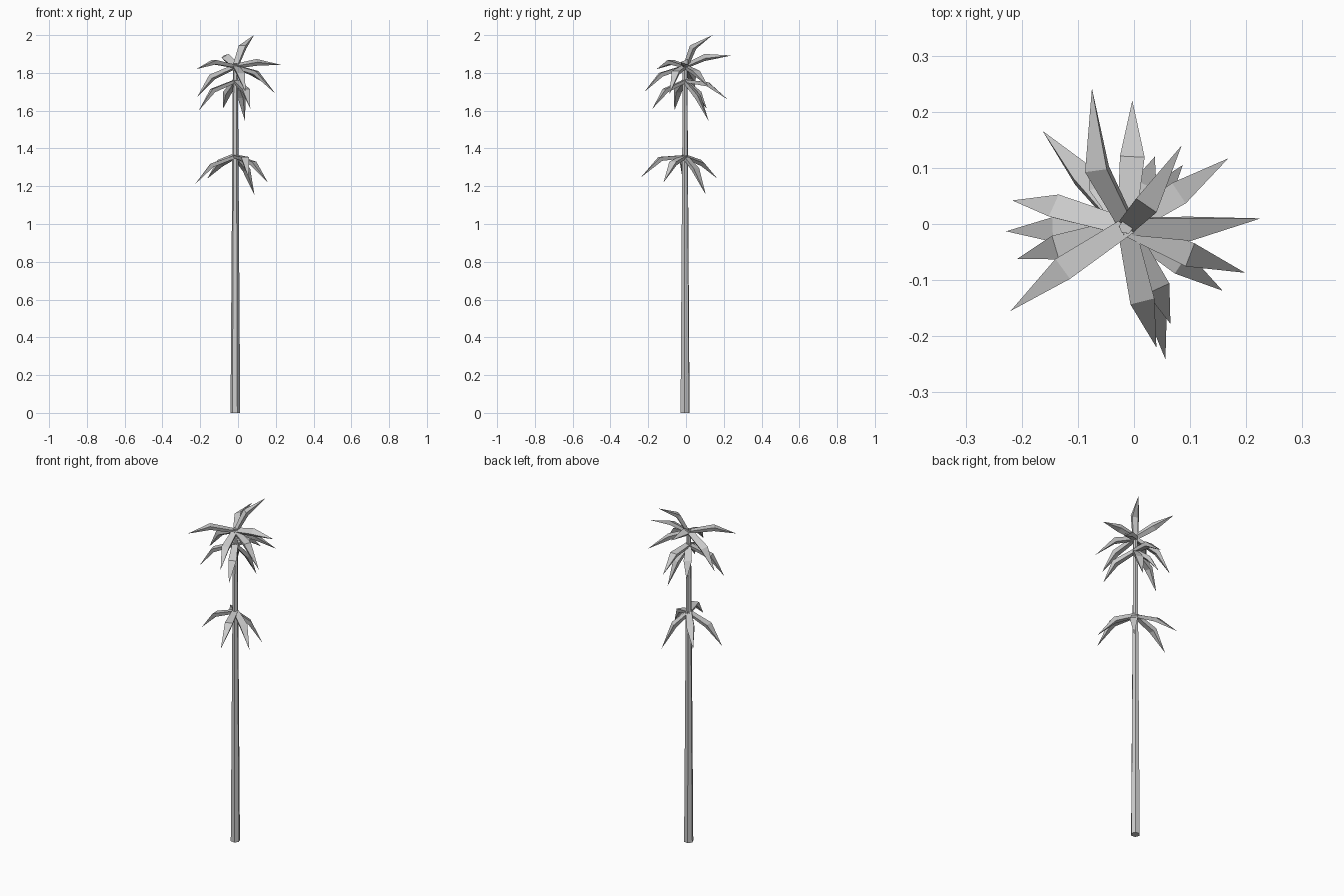
import bpy, bmesh
from math import cos, sin
from mathutils import Vector

if "Cube" in bpy.data.objects:
    bpy.data.objects.remove(bpy.data.objects["Cube"])

CX, CY = -0.014, -0.005


def make_object(name, bm):
    bmesh.ops.recalc_face_normals(bm, faces=bm.faces)
    mesh = bpy.data.meshes.new(name)
    bm.to_mesh(mesh)
    bm.free()
    ob = bpy.data.objects.new(name, mesh)
    bpy.context.collection.objects.link(ob)
    return ob


# Tapered six-sided trunk
bpy.ops.mesh.primitive_cone_add(vertices=6, radius1=0.026, radius2=0.013, depth=1.85,
                                location=(CX, CY, 0.925), rotation=(0, 0, 0.4))
trunk = bpy.context.object
trunk.name = "trunk"


def add_leaf(bm, base_z, knee, tip, roll=0.0):
    """Bent leaf: four-sided section, widest at the knee, sharp tip."""
    base, knee, tip = Vector((CX, CY, base_z)), Vector(knee), Vector(tip)
    out = Vector((tip.x - CX, tip.y - CY, 0)).normalized()
    level = Vector((-out.y, out.x, 0))
    rings = []
    for point, ahead, half, depth in ((base, knee - base, 0.016, 0.016),
                                      (knee, tip - base, 0.022, 0.023)):
        up = ahead.cross(level).normalized()
        side = level * cos(roll) + up * sin(roll)
        down = level * sin(roll) - up * cos(roll)
        low = point + down * depth
        rings.append([bm.verts.new(p) for p in
                      (point - side * half, point + side * half,
                       low + side * half * 0.7, low - side * half * 0.7)])
    end = bm.verts.new(tip)
    a, b = rings
    bm.faces.new(a)
    for i in range(4):
        j = (i + 1) % 4
        bm.faces.new((a[i], a[j], b[j], b[i]))
        bm.faces.new((b[i], b[j], end))


# Each leaf: knee point, tip point, optional roll
whorls = {
    "top_leaves": (1.842, [
        ((0.022, 0.033, 1.945), (0.085, 0.14, 2.0)),
        ((-0.068, 0.095, 1.89), (-0.075, 0.242, 1.892), -0.5),
        ((-0.143, 0.033, 1.785), (-0.217, 0.042, 1.67), 0.3),
        ((0.100, -0.010, 1.865), (0.226, 0.010, 1.843), 0.4),
        ((-0.127, -0.080, 1.868), (-0.220, -0.155, 1.82)),
        ((0.015, -0.138, 1.80), (0.040, -0.220, 1.70)),
        ((0.100, -0.055, 1.81), (0.198, -0.087, 1.69)),
        ((0.080, 0.055, 1.81), (0.168, 0.117, 1.73)),
    ]),
    "middle_leaves": (1.765, [
        ((-0.003, 0.120, 1.75), (-0.003, 0.220, 1.66)),
        ((-0.140, -0.042, 1.715), (-0.208, -0.062, 1.60)),
        ((0.043, -0.115, 1.715), (0.065, -0.178, 1.61)),
        ((0.020, 0.070, 1.68), (0.037, 0.120, 1.545)),
        ((-0.060, 0.070, 1.70), (-0.080, 0.110, 1.61)),
    ]),
    "lower_leaves": (1.365, [
        ((-0.145, -0.010, 1.32), (-0.228, -0.013, 1.21)),
        ((-0.090, 0.090, 1.33), (-0.163, 0.166, 1.24), 0.5),
        ((0.085, -0.070, 1.33), (0.158, -0.119, 1.22)),
        ((0.038, -0.140, 1.355), (0.056, -0.241, 1.245)),
        ((0.048, 0.055, 1.295), (0.087, 0.105, 1.155)),
    ]),
}
for name, (z, leaves) in whorls.items():
    bm = bmesh.new()
    for leaf in leaves:
        add_leaf(bm, z, *leaf)
    make_object(name, bm)
